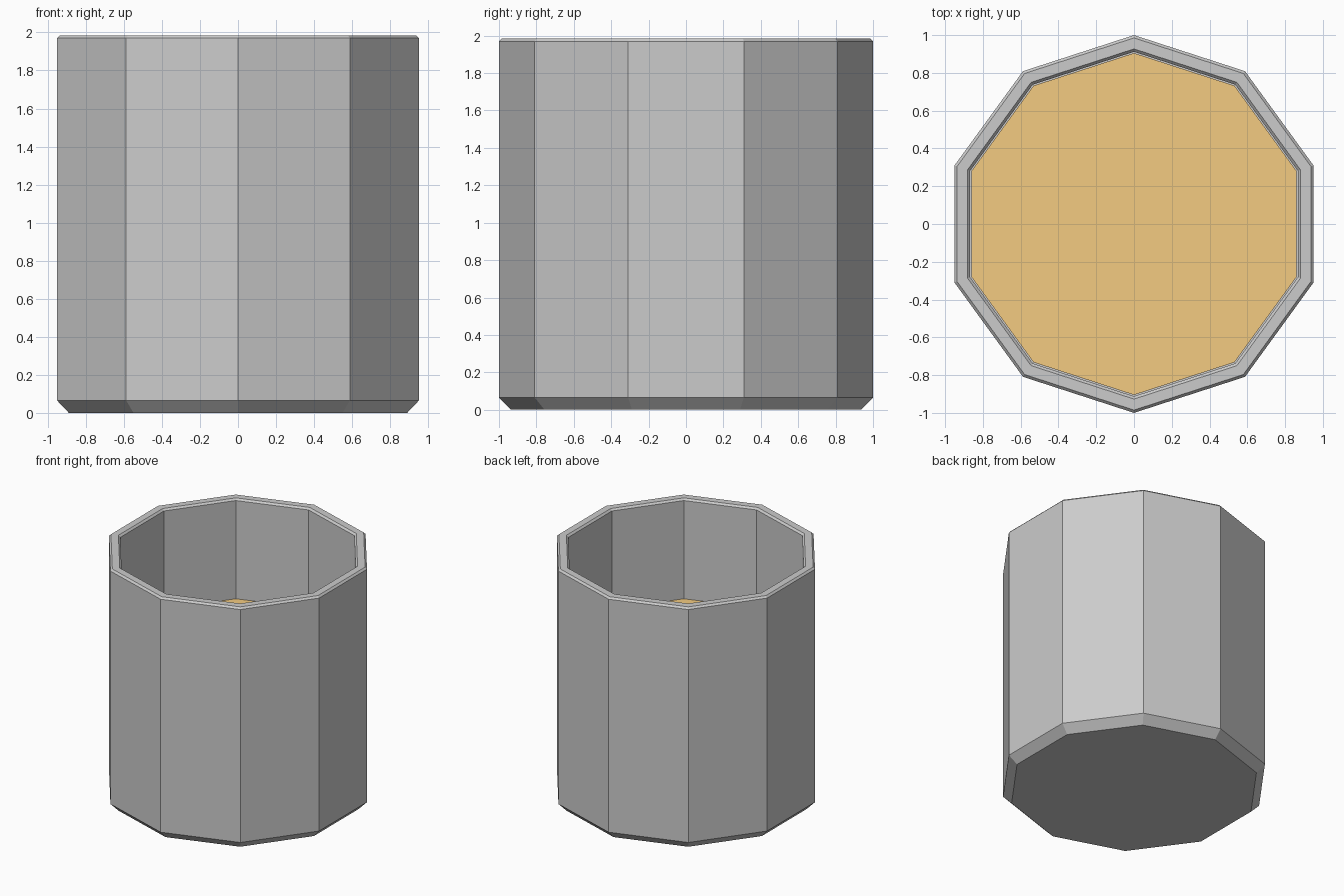
import bpy, bmesh
from math import cos, sin, pi

if "Cube" in bpy.data.objects:
    bpy.data.objects.remove(bpy.data.objects["Cube"])

SIDES = 10


def lathe(name, profile):
    """Ten-sided solid from (radius, z) rings, capped at both ends, a corner on the y axis."""
    bm = bmesh.new()
    rings = [[bm.verts.new((r * cos(pi / 2 + 2 * pi * i / SIDES),
                            r * sin(pi / 2 + 2 * pi * i / SIDES), z))
              for i in range(SIDES)] for r, z in profile]
    for a, b in zip(rings, rings[1:]):
        for i in range(SIDES):
            j = (i + 1) % SIDES
            bm.faces.new((a[i], a[j], b[j], b[i]))
    bm.faces.new(rings[0][::-1])
    bm.faces.new(rings[-1])
    bmesh.ops.recalc_face_normals(bm, faces=bm.faces)
    mesh = bpy.data.meshes.new(name)
    bm.to_mesh(mesh)
    bm.free()
    obj = bpy.data.objects.new(name, mesh)
    bpy.context.collection.objects.link(obj)
    return obj


# Cup: chamfered base, straight wall, bevelled rim, inner wall and floor
lathe("cup", [(0.935, 0), (1, 0.065), (1, 1.97), (0.985, 1.985),
              (0.927, 1.985), (0.912, 1.97), (0.912, 0.09)])

# Drink filling the lower part of the cup
drink = lathe("drink", [(0.905, 0.1), (0.905, 1.17)])
mat = bpy.data.materials.new("orange_drink")
mat.diffuse_color = (0.9, 0.6, 0.22, 1)
mat.use_nodes = True
mat.node_tree.nodes["Principled BSDF"].inputs["Base Color"].default_value = mat.diffuse_color
drink.data.materials.append(mat)
